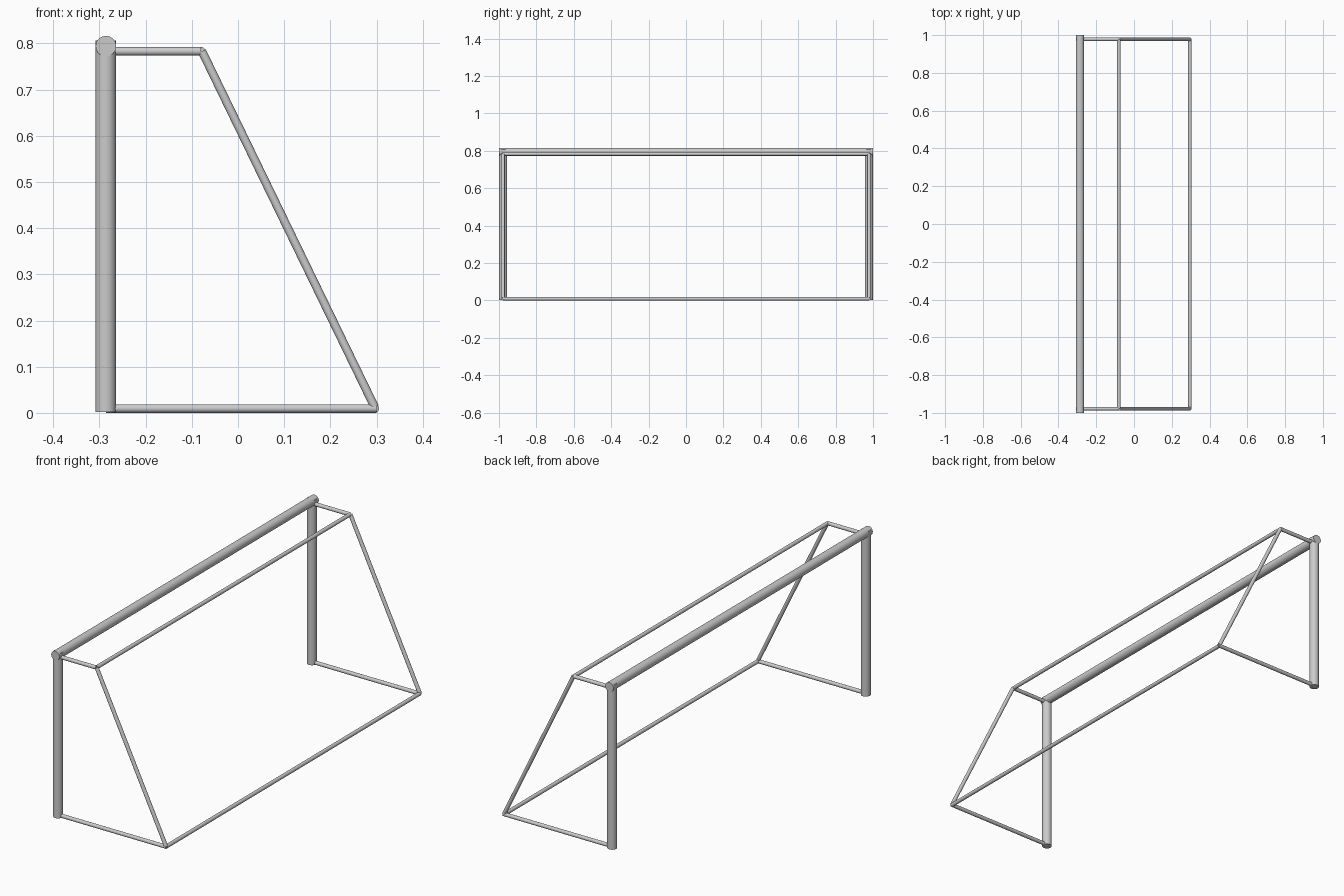
import bpy
import math
from mathutils import Vector

if "Cube" in bpy.data.objects:
    bpy.data.objects.remove(bpy.data.objects["Cube"])


def tube(name, start, end, radius, sides):
    """Capped cylinder running from start to end."""
    a, b = Vector(start), Vector(end)
    axis = b - a
    bpy.ops.mesh.primitive_cylinder_add(vertices=sides, radius=radius,
                                        depth=axis.length, location=(a + b) / 2)
    ob = bpy.context.object
    ob.name = name
    ob.rotation_mode = 'QUATERNION'
    ob.rotation_quaternion = axis.to_track_quat('Z', 'Y')
    bpy.ops.object.shade_smooth_by_angle(angle=math.radians(40))
    return ob


R_POST, R_BAR = 0.0222, 0.0092
X_POST, X_TOP, X_BACK = -0.286, -0.08, 0.296
Z_CROSS, Z_TOP, Z_LOW = 0.794, 0.783, 0.0095
Y = 0.978

# Thick crossbar at the goal mouth
tube("crossbar", (X_POST, -1, Z_CROSS), (X_POST, 1, Z_CROSS), R_POST, 32)

# Post and side frame at each end
for side, y in (("near", -Y), ("far", Y)):
    tube(side + "_post", (X_POST, y, 0.002), (X_POST, y, 0.806), R_POST, 32)
    tube(side + "_top_stay", (X_POST, y, Z_TOP), (X_TOP, y, Z_TOP), R_BAR, 20)
    tube(side + "_sloping_stay", (X_TOP + 0.002, y, Z_TOP),
         (X_BACK, y, Z_LOW + 0.003), R_BAR, 20)
    tube(side + "_ground_bar", (X_POST, y, Z_LOW), (X_BACK + 0.004, y, Z_LOW), R_BAR, 20)

# Long rear bars
tube("rear_top_bar", (X_TOP, -Y, Z_TOP), (X_TOP, Y, Z_TOP), R_BAR, 20)
tube("rear_ground_bar", (X_BACK, -Y, Z_LOW), (X_BACK, Y, Z_LOW), R_BAR, 20)
